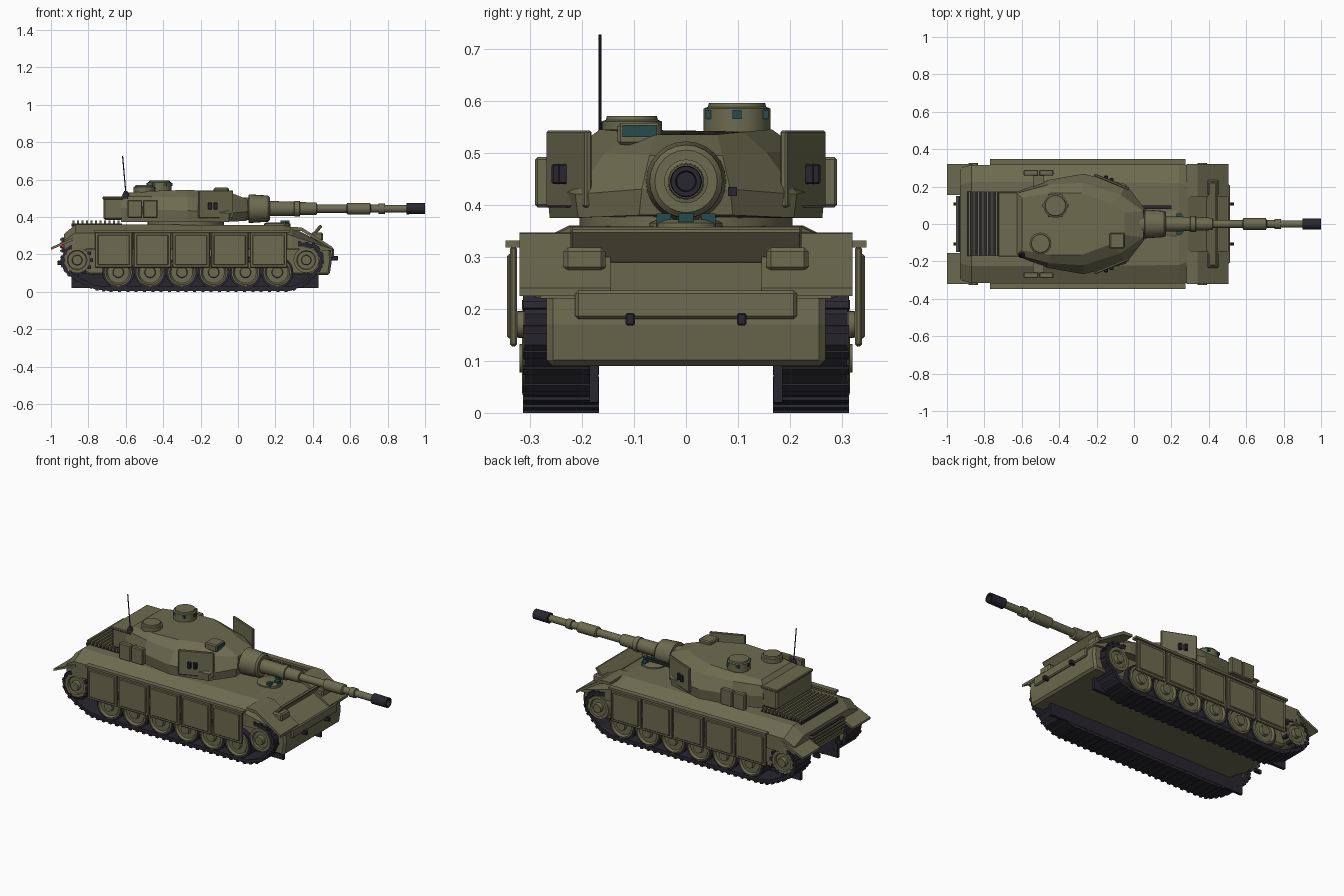
import bpy, bmesh
from math import pi, cos, sin
from mathutils import Vector

if "Cube" in bpy.data.objects:
    bpy.data.objects.remove(bpy.data.objects["Cube"])

def mat(name, c):
    m = bpy.data.materials.new(name)
    m.diffuse_color = (*c, 1)
    m.use_nodes = True
    m.node_tree.nodes["Principled BSDF"].inputs["Base Color"].default_value = m.diffuse_color
    return m

GREEN = mat("olive_paint", (0.15, 0.148, 0.08))
DARK = mat("dark_rubber", (0.022, 0.02, 0.028))
GLASS = mat("teal_glass", (0.02, 0.07, 0.075))
RED = mat("red_lens", (0.35, 0.02, 0.02))

def loft(name, rings, m=GREEN, bevel=0, smooth=False, closed=False):
    """Skin a list of equal-length point rings; cap the ends unless closed."""
    bm = bmesh.new()
    R = [[bm.verts.new(p) for p in r] for r in rings]
    n = len(R[0])
    pairs = list(zip(R, R[1:])) + ([(R[-1], R[0])] if closed else [])
    for a, b in pairs:
        for i in range(n):
            bm.faces.new((a[i], a[(i + 1) % n], b[(i + 1) % n], b[i]))
    if not closed:
        bm.faces.new(R[0])
        bm.faces.new(R[-1])
    bmesh.ops.recalc_face_normals(bm, faces=bm.faces)
    me = bpy.data.meshes.new(name)
    bm.to_mesh(me)
    bm.free()
    ob = bpy.data.objects.new(name, me)
    bpy.context.collection.objects.link(ob)
    me.materials.append(m)
    if bevel:
        b = ob.modifiers.new("bevel", 'BEVEL')
        b.width, b.segments = bevel, 1
    if smooth:
        bpy.ops.object.select_all(action='DESELECT')
        bpy.context.view_layer.objects.active = ob
        ob.select_set(True)
        bpy.ops.object.shade_smooth_by_angle(angle=0.6)
    return ob

def prism(name, prof, y0, y1, m=GREEN, bevel=0):
    return loft(name, [[(x, y, z) for x, z in prof] for y in (y0, y1)], m, bevel)

def box(name, x0, x1, y0, y1, z0, z1, m=GREEN, bevel=0):
    return prism(name, [(x0, z0), (x1, z0), (x1, z1), (x0, z1)], y0, y1, m, bevel)

def lathe(name, axis, c, prof, m=GREEN, n=24):
    """Profile of (offset along axis, radius) turned around an axis through c."""
    a = 'xyz'.index(axis)
    rings = []
    for t, r in prof:
        ring = []
        for k in range(n):
            p = list(c)
            p[a] += t
            p[(a + 1) % 3] += r * cos(2 * pi * k / n)
            p[(a + 2) % 3] += r * sin(2 * pi * k / n)
            ring.append(p)
        rings.append(ring)
    return loft(name, rings, m, smooth=True)

def rod(name, p, q, r, m=DARK, n=8):
    p, q = Vector(p), Vector(q)
    rot = (q - p).to_track_quat('Z', 'Y')
    ring = [rot @ Vector((r * cos(2 * pi * k / n), r * sin(2 * pi * k / n), 0)) for k in range(n)]
    return loft(name, [[p + v for v in ring], [q + v for v in ring]], m)

# Lower hull with an almost upright nose
low = [(-.80, .09), (.49, .09), (.502, .17), (.495, .24), (-.93, .24), (-.93, .18)]
prism("lower_hull", low, -.268, .268, bevel=.012)

# Upper hull: sections along x with sloped shoulders
def section(x, zb, zs, zt, w, wt):
    return [(x, -w, zb), (x, w, zb), (x, w, zs), (x, wt, zt), (x, -wt, zt), (x, -w, zs)]
loft("upper_hull", [section(-.93, .20, .275, .31, .30, .21), section(-.87, .23, .315, .36, .315, .225),
                    section(.24, .23, .315, .358, .315, .22), section(.29, .23, .30, .345, .315, .20),
                    section(.50, .22, .23, .235, .28, .16)])
box("nose_plate", .485, .512, -.213, .213, .18, .235, bevel=.006)

# Splash board across the glacis
prism("splash_board", [(.385, .295), (.40, .287), (.452, .35), (.438, .36)], -.222, .222, bevel=.004)

# Engine deck slats and rear fittings
box("engine_grille_base", -.89, -.62, -.17, .175, .35, .366, DARK)
for i in range(11):
    x = -.885 + i * .024
    box("engine_slat", x, x + .012, -.17, .175, .36, .383)
box("rear_grille", -.945, -.92, -.15, .15, .21, .29, DARK)
for i in range(4):
    box("rear_louvre", -.953, -.93, -.15, .15, .215 + i * .02, .225 + i * .02)

for s in (-1, 1):
    # Front and rear mudguards
    prism("front_mudguard", [(.28, .332), (.28, .347), (.34, .345), (.505, .240), (.505, .225), (.34, .325)],
          s * .145, s * .32)
    prism("rear_mudguard", [(-.86, .285), (-.86, .30), (-1.0, .238), (-1.0, .225)], s * .155, s * .32)
    # Headlight boxes, tow hooks, rear lamps
    box("headlight", .39, .455, s * .155, s * .235, .272, .318, bevel=.008)
    for x0, x1, z in ((.50, .535, .18), (-.965, -.92, .155)):
        box("tow_hook", x0, x1, s * .107 - .009, s * .107 + .009, z - .012, z + .012, DARK, .003)
    box("tail_lamp", -.945, -.925, s * .19, s * .23, .235, .26, RED)

    # Side skirts: five framed panels under a rail
    box("skirt_rail", -.77, .275, s * .315, s * .347, .318, .331)
    for i in range(5):
        x = -.765 + i * .207
        box("skirt_panel", x, x + .2, s * .325, s * .338, .128, .32, bevel=.004)
        box("skirt_face", x + .014, x + .186, s * .33, s * .344, .143, .305, bevel=.004)

    # Track band, with cleats along its path
    path = [(.28, .006), (.36, .035), (.45, .13), (.458, .19), (.42, .25), (.35, .265), (-.82, .265), (-.92, .235),
            (-.95, .17), (-.93, .11), (-.88, .07), (-.77, .015), (-.70, .006)]
    ctr = Vector((-.25, .14))
    def inner(p):
        v = Vector(p)
        d = Vector((min(max(v.x, -.80), .33), .14)) - v
        return v + d.normalized() * .022
    y0, y1 = s * .17, s * .31
    rings = []
    for x, z in path:
        u, w = inner((x, z))
        rings.append([(x, y0, z), (x, y1, z), (u, y1, w), (u, y0, w)])
    loft("track_band", rings, DARK, closed=True)
    for (ax, az), (bx, bz) in zip(path, path[1:] + path[:1]):
        d = Vector((bx - ax, bz - az))
        k = max(1, round(d.length / .045))
        d.normalize()
        for j in range(k):
            c = Vector((ax, az)).lerp(Vector((bx, bz)), (j + .5) / k)
            nrm = Vector((d.y, -d.x))
            if nrm.dot(c - ctr) < 0:
                nrm = -nrm
            q = [c + d * u * .008 + nrm * v for u, v in ((-1, -.006), (1, -.006), (1, .006), (-1, .006))]
            prism("track_cleat", [tuple(p) for p in q], y0 - s * .003, y1 + s * .003, DARK)
    box("track_inner_plate", -.89, .43, s * .168, s * .185, .02, .20, DARK)

    # Road wheels, idler and drive sprocket
    for i in range(6):
        c = (-.64 + i * .17, 0, .105)
        lathe("road_wheel_tyre", 'y', c, [(s * .2, .086), (s * .302, .086)], DARK)
        lathe("road_wheel", 'y', c, [(s * .2, .076), (s * .312, .076), (s * .315, .066), (s * .303, .058),
                                     (s * .303, .03), (s * .32, .027), (s * .32, .01)])
    for nm, x, z, r in (("idler", .365, .17, .068), ("sprocket", -.86, .17, .07)):
        lathe(nm, 'y', (x, 0, z), [(s * .2, r), (s * .312, r), (s * .312, r * .75), (s * .302, r * .7),
                                   (s * .302, r * .4), (s * .325, r * .36), (s * .325, .01)])
    for k in range(12):
        x, z = -.86 + .075 * cos(k * pi / 6), .17 + .075 * sin(k * pi / 6)
        box("sprocket_tooth", x - .009, x + .009, s * .285, s * .315, z - .009, z + .009, DARK)

# Turret: stacked plan outlines
lathe("turret_ring", 'z', (-.28, 0, 0), [(.35, .205), (.382, .205)], n=32)
def outline(half):
    return [(x, y, z) for x, y, z in half] + [(x, -y, z) for x, y, z in reversed(half)]
base = outline([(-.625, .165, .375), (-.46, .225, .375), (-.27, .262, .375), (-.05, .207, .375), (.045, .09, .38)])
mid = outline([(-.63, .17, .45), (-.46, .235, .44), (-.27, .268, .435), (-.045, .213, .42), (.055, .085, .43)])
upper = outline([(-.625, .165, .51), (-.46, .21, .51), (-.27, .22, .505), (-.07, .155, .50), (.05, .07, .495)])
roof = outline([(-.60, .14, .53), (-.45, .165, .54), (-.28, .165, .545), (-.13, .11, .54), (-.05, .06, .535)])
loft("turret_shell", [base, mid, upper, roof])
box("bustle_box", -.72, -.60, -.17, .165, .385, .505, bevel=.01)
box("bustle_lid", -.725, -.61, -.175, .17, .495, .51, bevel=.004)

for s in (-1, 1):
    # Upright cheek plates with smoke launchers, and side stowage
    a, b = (-.215, s * .256), (-.03, s * .18)
    loft("cheek_plate", [[(x, y, z), (x + .006, y + s * .014, z), (x + .006, y + s * .014, z + h), (x, y, z + h)]
                         for (x, y), z, h in ((a, .395, .148), (b, .395, .148))], bevel=.004)
    for x, y in ((-.15, .246), (-.12, .234)):
        box("smoke_tube", x - .010, x + .010, s * (y - .01), s * (y + .012), .44, .478, DARK, .003)
    box("stowage_bracket", -.54, -.48, s * .20, s * .265, .42, .46)
    for x in (-.59, -.508):
        box("stowage_panel", x, x + .078, s * .258, s * .29, .395, .492, bevel=.005)

# Mantlet, gun and muzzle
lathe("mantlet", 'x', (0, 0, .445), [(-.02, .06), (.055, .06), (.058, .077), (.16, .07), (.17, .06), (.17, .03)])
lathe("gun_barrel", 'x', (0, 0, .445),
      [(.1, .042), (.30, .038), (.302, .042), (.33, .042), (.332, .035), (.42, .033), (.422, .022), (.58, .022),
       (.585, .031), (.705, .031), (.71, .021), (.75, .021), (.752, .028), (.785, .028), (.787, .02), (.91, .02)])
lathe("muzzle", 'x', (0, 0, .445), [(.90, .022), (.902, .03), (1.0, .029), (1.0, .02), (.97, .018)], DARK)
box("coaxial_gun", .0, .2, .081, .098, .417, .434, DARK)

# Commander cupola with periscopes, loader hatch
lathe("cupola", 'z', (-.42, .098, 0), [(.52, .064), (.585, .064), (.588, .056), (.596, .054), (.596, .01)])
for k in range(6):
    x, y = -.42 + .06 * cos(k * pi / 3), .098 + .06 * sin(k * pi / 3)
    box("periscope", x - .009, x + .009, y - .009, y + .009, .565, .582, GLASS)
lathe("loader_hatch", 'z', (-.50, -.104, 0), [(.52, .058), (.56, .058), (.563, .05), (.571, .048), (.571, .01)])

# Gunner sight and aerial
box("gunner_sight", -.13, -.05, -.132, -.048, .515, .557, bevel=.006)
box("sight_glass", -.06, -.047, -.122, -.056, .53, .552, GLASS)
lathe("aerial_base", 'z', (-.60, -.165, 0), [(.50, .018), (.525, .016), (.54, .008)], DARK, 12)
rod("aerial", (-.60, -.165, .53), (-.617, -.165, .727), .003)

# Driver hatch and periscopes
lathe("driver_hatch", 'z', (.21, 0, 0), [(.34, .07), (.365, .07), (.372, .055), (.372, .01)])
for y in (-.043, 0, .043):
    x = .275 - abs(y) * .5
    box("driver_periscope", x - .025, x, y - .014, y + .014, .35, .383, GLASS)
